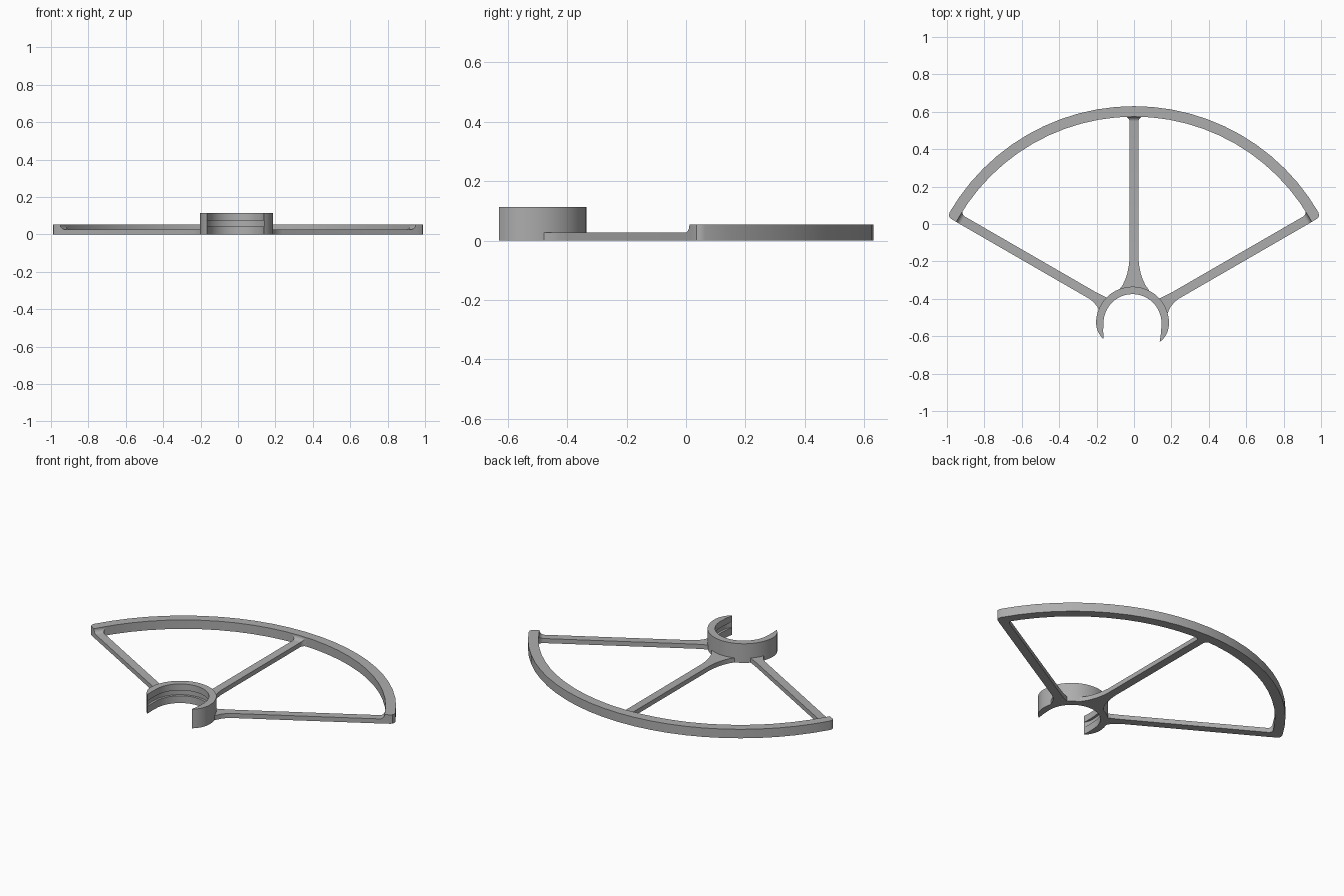
import bpy, bmesh
from math import sin, cos, pi, radians
from mathutils import Vector

cube = bpy.data.objects.get("Cube")
if cube:
    bpy.data.objects.remove(cube, do_unlink=True)

grey = bpy.data.materials.new("plain grey plastic")
grey.use_nodes = True
colour = (0.42, 0.42, 0.42, 1)
grey.diffuse_color = colour
grey.node_tree.nodes["Principled BSDF"].inputs["Base Color"].default_value = colour

HUB = Vector((0, -0.51, 0))       # centre of the guard arc
CLIP = Vector((-0.008, -0.53, 0))  # centre of the clip ring
RIM_OUT, RIM_IN, RIM_H, ARM_H = 1.14, 1.084, 0.053, 0.027
HALF = 0.024


def loft(name, sections):
    """Skin a row of matching cross-sections and cap both ends."""
    bm = bmesh.new()
    rows = [[bm.verts.new(p) for p in s] for s in sections]
    n = len(rows[0])
    for a, b in zip(rows, rows[1:]):
        for i in range(n):
            j = (i + 1) % n
            bm.faces.new((a[i], a[j], b[j], b[i]))
    bm.faces.new(rows[0])
    bm.faces.new(rows[-1])
    bmesh.ops.recalc_face_normals(bm, faces=bm.faces)
    mesh = bpy.data.meshes.new(name)
    bm.to_mesh(mesh)
    bm.free()
    mesh.materials.append(grey)
    ob = bpy.data.objects.new(name, mesh)
    bpy.context.collection.objects.link(ob)
    bpy.ops.object.select_all(action='DESELECT')
    ob.select_set(True)
    bpy.context.view_layer.objects.active = ob
    bpy.ops.object.shade_smooth_by_angle(angle=radians(30))
    return ob


def polar(centre, angle, profile):
    """Place a (radius, height) profile at an angle around a centre."""
    d = Vector((cos(angle), sin(angle), 0))
    return [centre + d * r + Vector((0, 0, z)) for r, z in profile]


# Outer rim: a thin arc with rounded outer corners at both ends
start = radians(30)
corner = [(-0.024, 0.025), (-0.021, 0.012), (-0.012, 0.004), (0.004, 0)]
stations = [(start + off / RIM_OUT, cut) for off, cut in corner]
stations += [(start + radians(120) * i / 24, 0) for i in range(1, 24)]
stations += [(pi - a, cut) for a, cut in reversed(stations[:4])]
loft("outer_rim", [
    polar(HUB, a, [(RIM_IN, 0), (RIM_OUT - cut, 0),
                   (RIM_OUT - cut, RIM_H), (RIM_IN, RIM_H)])
    for a, cut in stations])


# Arms: flared at the clip, filleted upward and sideways into the rim
def arm(name, angle, root, flare_right, flare_left):
    d = Vector((cos(angle), sin(angle), 0))
    side = Vector((-d.y, d.x, 0))
    rows = [(r, HALF + f * flare_right[0], HALF + f * flare_left[0], ARM_H)
            for r, f in root]
    for i in range(7):
        t = i / 6 * pi / 2
        grow, r = 0.026 * (1 - cos(t)), RIM_IN - 0.026 + 0.026 * sin(t)
        rows.append((r, HALF + grow * flare_right[1],
                     HALF + grow * flare_left[1], ARM_H + grow))
    rows.append((RIM_IN + 0.01,) + rows[-1][1:])
    loft(name, [[HUB + d * r - side * a, HUB + d * r + side * b,
                 HUB + d * r + side * b + Vector((0, 0, h)),
                 HUB + d * r - side * a + Vector((0, 0, h))]
                for r, a, b, h in rows])


middle_root = [(0.145, 0.062), (0.165, 0.05), (0.185, 0.036),
               (0.215, 0.022), (0.25, 0.011), (0.285, 0.004), (0.32, 0)]
side_root = [(0.168, 0.04), (0.185, 0.028), (0.205, 0.015),
             (0.23, 0.005), (0.26, 0)]
arm("middle_arm", pi / 2, middle_root, (1, 1), (1, 1))
arm("left_arm", start, side_root, (1, 0), (0.15, 1))
arm("right_arm", pi - start, side_root, (0.15, 1), (1, 0))

# Clip ring: open at the front, tapered tips, grooved on the inside
first, last, taper = radians(-34), radians(208), radians(32)
sections = []
for i in range(49):
    a = first + (last - first) * i / 48
    t = max(0, 1 - min(a - first, last - a) / taper)
    inner, outer = 0.155 + 0.020 * t * t, 0.195 - 0.017 * t * t
    groove = min(inner + 0.014, (inner + outer) / 2)
    sections.append(polar(CLIP, a, [
        (outer, 0), (outer, 0.113), (inner, 0.113), (inner, 0.075),
        (groove, 0.075), (groove, 0.043), (inner, 0.043), (inner, 0)]))
loft("clip_ring", sections)
